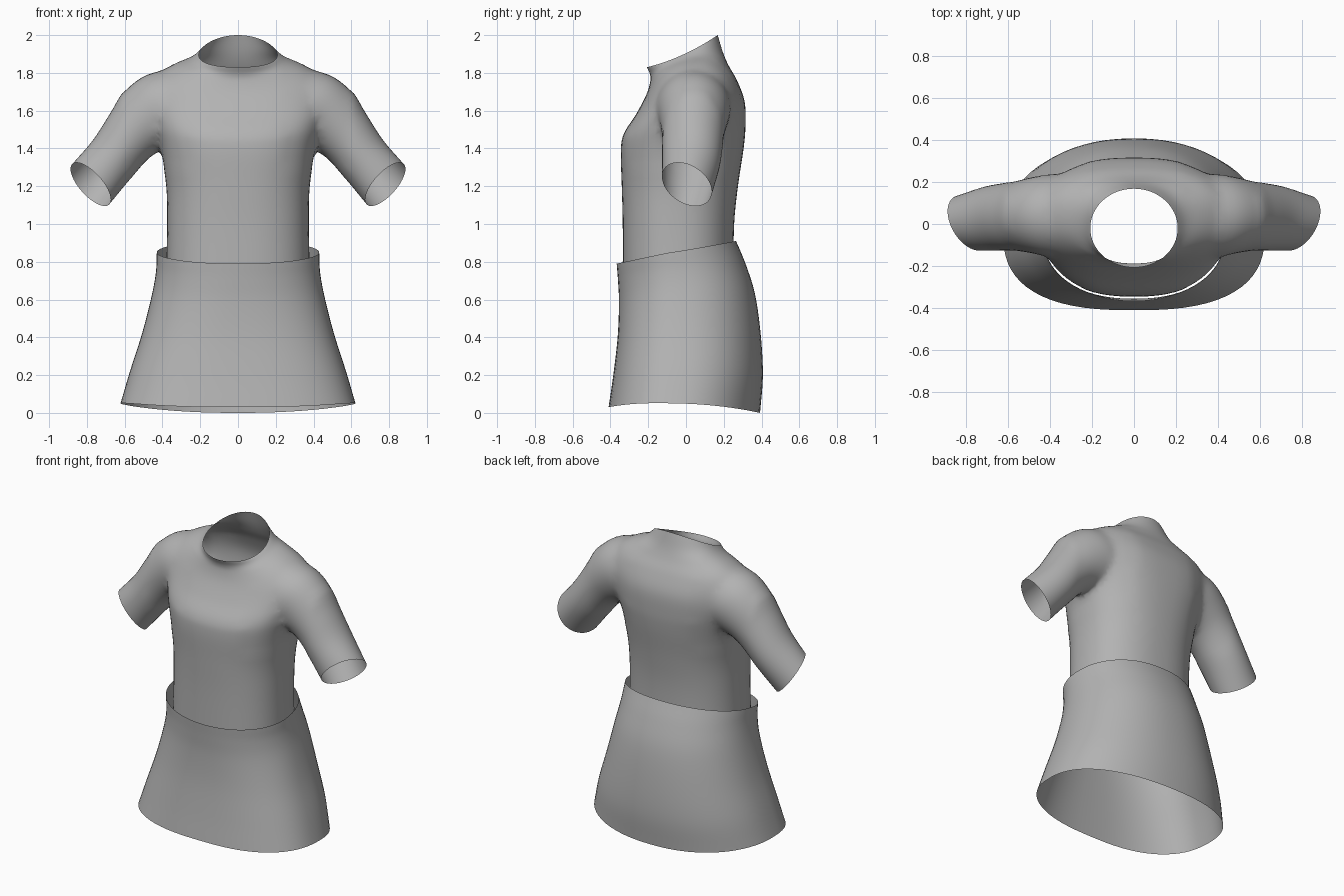
import bpy, bmesh, math
from mathutils import Vector

if "Cube" in bpy.data.objects:
    bpy.data.objects.remove(bpy.data.objects["Cube"], do_unlink=True)

GREY = (0.45, 0.45, 0.45, 1)
fabric = bpy.data.materials.new("grey fabric")
fabric.use_nodes = True
fabric.diffuse_color = GREY
fabric.node_tree.nodes["Principled BSDF"].inputs["Base Color"].default_value = GREY


def refine(rows, steps=5):
    """Catmull-Rom interpolation between rows of section parameters."""
    rows = [Vector(r) for r in rows]
    pad = [2 * rows[0] - rows[1]] + rows + [2 * rows[-1] - rows[-2]]
    out = []
    for a, b, c, d in zip(pad, pad[1:], pad[2:], pad[3:]):
        for k in range(steps):
            t = k / steps
            out.append(b + 0.5 * t * ((c - a) + t * ((2 * a - 5 * b + 4 * c - d)
                       + t * (3 * (b - c) + d - a))))
    return out + [rows[-1]]


def power(v, e):
    return math.copysign(abs(v) ** (2 / e), v)


def body_ring(row, shift, n=64):
    """Section with separate front, side and back heights, depths and squareness."""
    z_front, z_side, z_back, half, y_front, y_back, front_e, back_e = row
    mid = (y_front + y_back) / 2 + shift
    ring = []
    for i in range(n):
        a = math.tau * i / n
        c, s = math.cos(a), math.sin(a)
        e, y_end = (back_e, y_back) if s > 0 else (front_e, y_front)
        z = z_side + (z_back - z_front) / 2 * s + ((z_back + z_front) / 2 - z_side) * s * s
        ring.append(Vector((half * power(c, e), mid + (y_end - mid) * abs(power(s, e)), z)))
    return ring


def sleeve_ring(row, side, n=44):
    """Oval section across the arm; skew draws its front edge up the arm."""
    x, z, y, r, depth, tilt, skew = row
    ring = []
    for i in range(n):
        a = math.tau * i / n
        u, w = r * math.cos(a), skew * math.sin(a)
        ring.append(Vector((side * (x + u * math.cos(tilt) + w * math.sin(tilt)),
                            y + depth * math.sin(a),
                            z + u * math.sin(tilt) - w * math.cos(tilt))))
    return ring


def loft(name, rings, caps):
    """Skin rings; temporary end caps use the second material slot."""
    bm = bmesh.new()
    loops = [[bm.verts.new(p) for p in ring] for ring in rings]
    n = len(loops[0])
    for lo, hi in zip(loops, loops[1:]):
        for i in range(n):
            j = (i + 1) % n
            bm.faces.new((lo[i], lo[j], hi[j], hi[i]))
    if caps:
        for loop in (loops[0], loops[-1]):
            hub = bm.verts.new(sum((v.co for v in loop), Vector()) / n)
            for i in range(n):
                bm.faces.new((loop[i], loop[(i + 1) % n], hub)).material_index = 1
    bmesh.ops.recalc_face_normals(bm, faces=bm.faces)
    mesh = bpy.data.meshes.new(name)
    bm.to_mesh(mesh)
    bm.free()
    mesh.materials.append(fabric)
    if caps:
        mesh.materials.append(fabric)
    obj = bpy.data.objects.new(name, mesh)
    bpy.context.collection.objects.link(obj)
    return obj


def smooth(obj):
    bpy.ops.object.select_all(action='DESELECT')
    obj.select_set(True)
    bpy.context.view_layer.objects.active = obj
    bpy.ops.object.shade_smooth_by_angle(angle=math.radians(60))


# Shirt torso: front z, side z, back z, half width, front y, back y, front and back squareness
torso_rows = [
    (0.72, 0.72, 0.72, 0.38, -0.335, 0.25, 2.4, 2.3),
    (1.0, 1.0, 1.0, 0.375, -0.335, 0.255, 2.4, 2.3),
    (1.2, 1.2, 1.2, 0.38, -0.34, 0.275, 2.4, 2.3),
    (1.39, 1.4, 1.4, 0.41, -0.345, 0.305, 2.5, 2.4),
    (1.48, 1.53, 1.52, 0.44, -0.328, 0.315, 2.5, 2.5),
    (1.58, 1.66, 1.65, 0.455, -0.265, 0.31, 2.5, 2.5),
    (1.68, 1.785, 1.76, 0.43, -0.212, 0.27, 2.4, 2.5),
    (1.75, 1.845, 1.84, 0.34, -0.19, 0.225, 2.2, 2.3),
    (1.79, 1.872, 1.91, 0.255, -0.19, 0.195, 2.1, 2.1),
    (1.83, 1.895, 2.0, 0.208, -0.207, 0.168, 2, 2),
]
shirt = loft("shirt", [body_ring(r, 0) for r in refine(torso_rows)], True)

# Sleeves: centre x, z, y, radius, depth, tilt, skew
sleeve_rows = [
    (0.2, 1.61, 0.035, 0.15, 0.15, 1.35, 0),
    (0.36, 1.62, 0.04, 0.208, 0.2, 1.14, 0),
    (0.47, 1.56, 0.042, 0.198, 0.185, 0.9, 0),
    (0.565, 1.475, 0.037, 0.158, 0.166, 0.8, 0),
    (0.67, 1.34, 0.027, 0.143, 0.153, 0.82, 0.03),
    (0.78, 1.21, 0.005, 0.145, 0.132, 0.84, 0.06),
]
bpy.context.view_layer.objects.active = shirt
for side in (1, -1):
    sleeve = loft("sleeve", [sleeve_ring(r, side) for r in refine(sleeve_rows)], True)
    join = shirt.modifiers.new("join sleeve", 'BOOLEAN')
    join.operation = 'UNION'
    join.solver = 'EXACT'
    join.object = sleeve
    bpy.ops.object.modifier_apply(modifier=join.name)
    bpy.data.objects.remove(sleeve, do_unlink=True)

# Open the neck, waist and cuffs, then soften the shoulder seams
bm = bmesh.new()
bm.from_mesh(shirt.data)
bmesh.ops.delete(bm, geom=[f for f in bm.faces if f.material_index == 1], context='FACES')
bmesh.ops.remove_doubles(bm, verts=bm.verts, dist=0.005)
seam = [v for v in bm.verts if 0.24 < abs(v.co.x) < 0.6 and v.co.z > 1.3
        and not v.is_boundary]
for _ in range(8):
    bmesh.ops.smooth_vert(bm, verts=seam, factor=0.5,
                          use_axis_x=True, use_axis_y=True, use_axis_z=True)
bm.to_mesh(shirt.data)
bm.free()
shirt.data.materials.pop(index=1)
smooth(shirt)

# Flared skirt with a tilted waist, squarer in front towards the hem
skirt_rows = [
    (0.03, 0.05, 0.0, 0.622, -0.41, 0.392, 2.6, 2.2),
    (0.2, 0.22, 0.2, 0.572, -0.385, 0.407, 2.6, 2.2),
    (0.4, 0.42, 0.42, 0.508, -0.362, 0.395, 2.5, 2.2),
    (0.58, 0.62, 0.63, 0.457, -0.355, 0.365, 2.3, 2.2),
    (0.7, 0.75, 0.79, 0.434, -0.36, 0.315, 2.15, 2.2),
    (0.79, 0.85, 0.91, 0.43, -0.367, 0.265, 2.05, 2.2),
]
skirt = loft("skirt", [body_ring(r, -0.03) for r in refine(skirt_rows)], False)
smooth(skirt)
